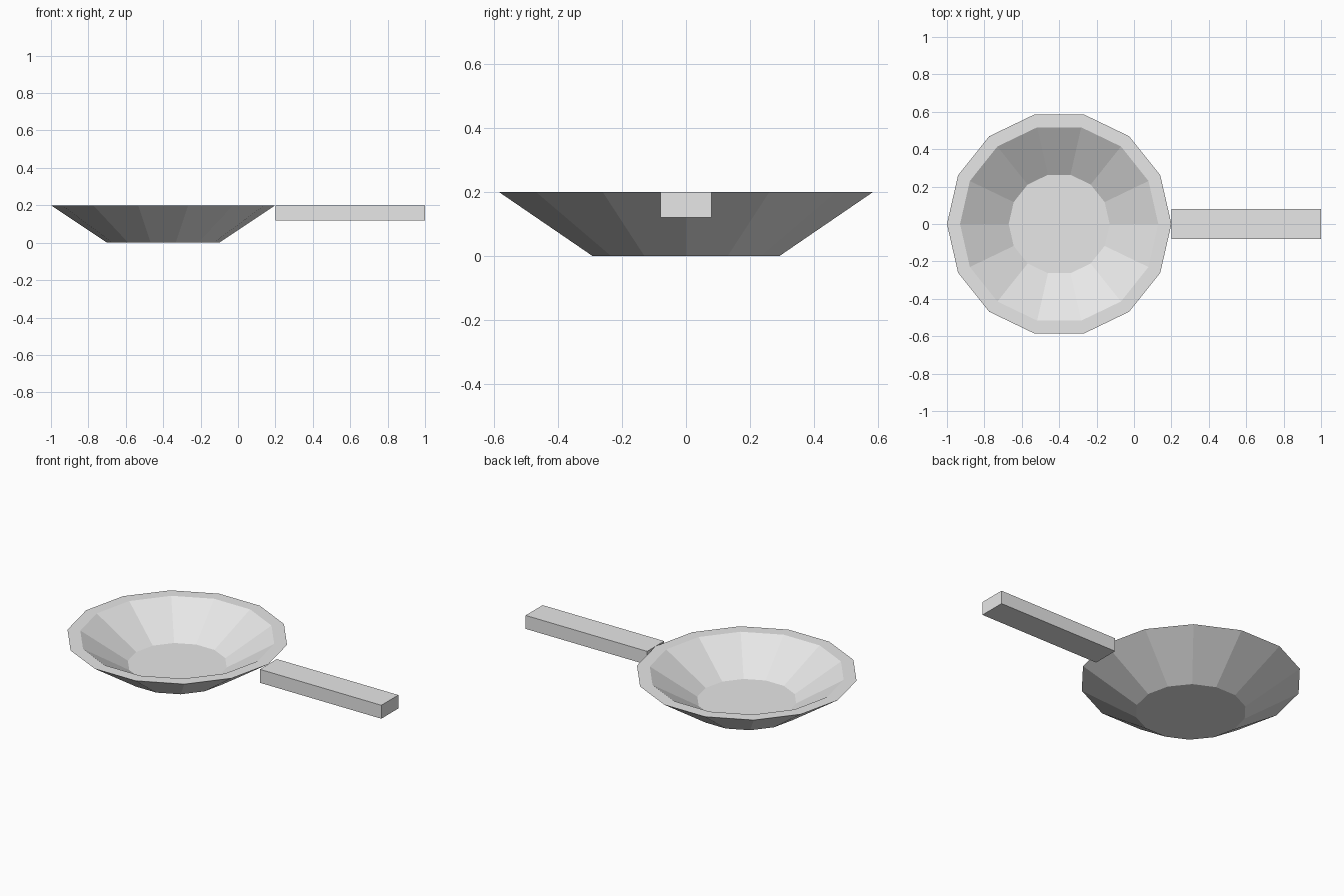
import bpy
import bmesh
from math import cos, sin, tau

cube = bpy.data.objects.get("Cube")
if cube:
    bpy.data.objects.remove(cube, do_unlink=True)

# One plain grey for the whole pan
grey = bpy.data.materials.new("light_grey")
grey.use_nodes = True
colour = (0.8, 0.8, 0.8, 1.0)
grey.diffuse_color = colour
grey.node_tree.nodes["Principled BSDF"].inputs["Base Color"].default_value = colour


def add_object(name, bm, location):
    bmesh.ops.recalc_face_normals(bm, faces=bm.faces)
    mesh = bpy.data.meshes.new(name)
    bm.to_mesh(mesh)
    bm.free()
    mesh.materials.append(grey)
    obj = bpy.data.objects.new(name, mesh)
    obj.location = location
    bpy.context.collection.objects.link(obj)
    return obj


def lathe(profile, sides):
    """Faceted turned solid, closed by a flat face at both profile ends."""
    bm = bmesh.new()
    rings = [[bm.verts.new((r * cos(tau * i / sides), r * sin(tau * i / sides), z))
              for i in range(sides)] for r, z in profile]
    for low, high in zip(rings, rings[1:]):
        for i in range(sides):
            j = (i + 1) % sides
            bm.faces.new((low[i], low[j], high[j], high[i]))
    bm.faces.new(rings[0])
    bm.faces.new(rings[-1])
    return bm


# Bowl: outer base, outer rim, inner rim, inner floor
add_object("pan_bowl",
           lathe([(0.3, 0), (0.6, 0.2), (0.53, 0.2), (0.27, 0.04)], 14),
           (-0.4, 0, 0))

# Handle: straight bar level with the rim
bar = bmesh.new()
bmesh.ops.create_cube(bar, size=1)
bmesh.ops.scale(bar, vec=(0.8, 0.16, 0.08), verts=bar.verts)
add_object("handle", bar, (0.6, 0, 0.16))
